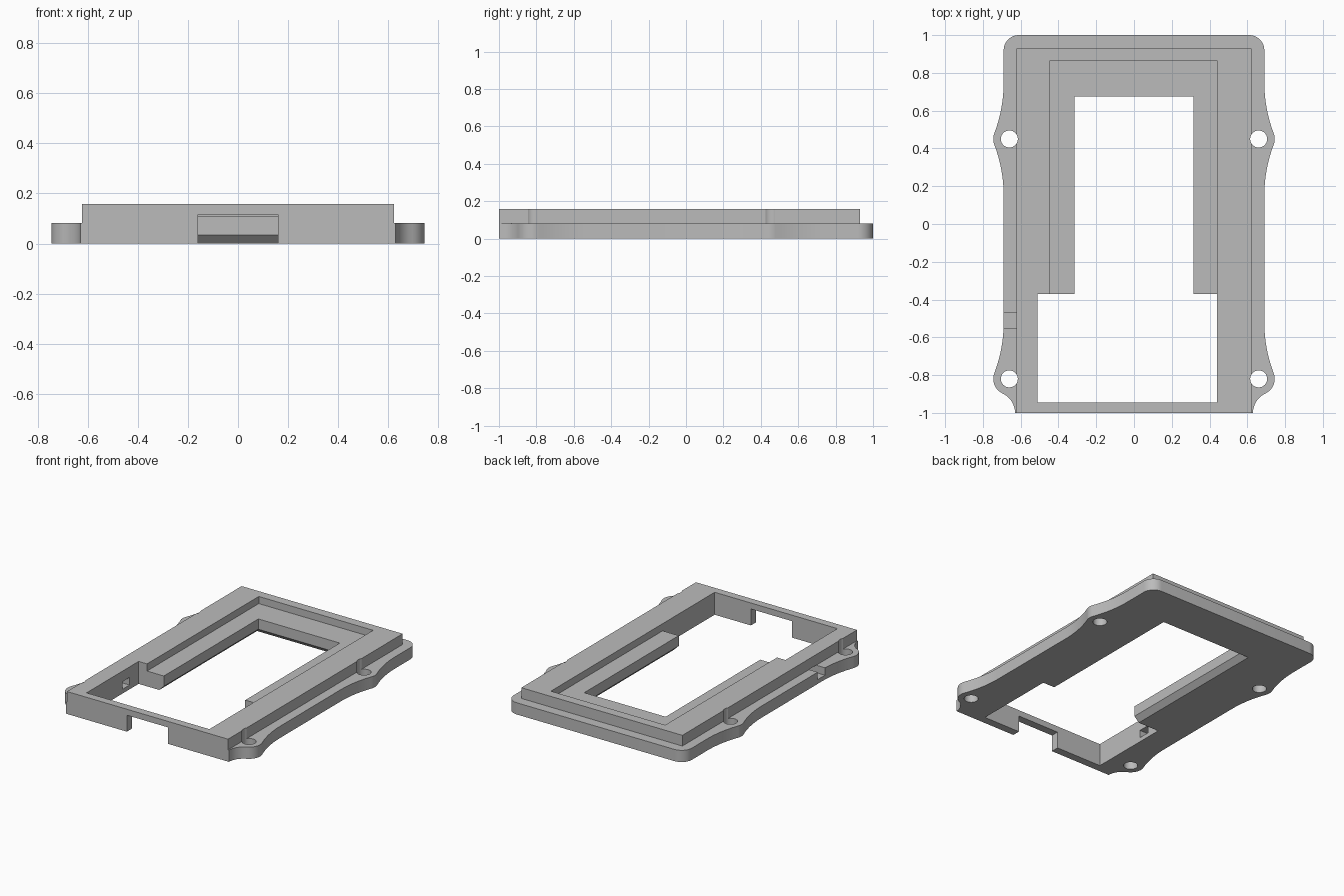
import bpy, bmesh, math
from mathutils import Vector

cube = bpy.data.objects.get("Cube")
if cube:
    bpy.data.objects.remove(cube, do_unlink=True)

grey = bpy.data.materials.new("plain grey")
grey.use_nodes = True
grey.diffuse_color = (0.5, 0.5, 0.5, 1)
grey.node_tree.nodes["Principled BSDF"].inputs["Base Color"].default_value = (0.5, 0.5, 0.5, 1)


def loft(name, sections):
    """Solid through matching outlines, given as (z, points) from low to high."""
    bm = bmesh.new()
    rings = [[bm.verts.new((x, y, z)) for x, y in pts] for z, pts in sections]
    n = len(rings[0])
    bm.faces.new(rings[0])
    bm.faces.new(rings[-1])
    for low, high in zip(rings, rings[1:]):
        for i in range(n):
            j = (i + 1) % n
            bm.faces.new((low[i], low[j], high[j], high[i]))
    bmesh.ops.recalc_face_normals(bm, faces=bm.faces)
    mesh = bpy.data.meshes.new(name)
    bm.to_mesh(mesh)
    bm.free()
    mesh.materials.append(grey)
    obj = bpy.data.objects.new(name, mesh)
    bpy.context.collection.objects.link(obj)
    return obj


def rect(x0, x1, y0, y1):
    return [(x0, y0), (x1, y0), (x1, y1), (x0, y1)]


def box(name, x0, x1, y0, y1, z0, z1):
    pts = rect(x0, x1, y0, y1)
    return loft(name, [(z0, pts), (z1, pts)])


def arc(cx, cy, r, start, end, n=10):
    """Arc points; start and end are angles in radians."""
    return [(cx + r * math.cos(start + (end - start) * i / n),
             cy + r * math.sin(start + (end - start) * i / n)) for i in range(n + 1)]


def combine(target, other, operation):
    mod = target.modifiers.new(other.name, "BOOLEAN")
    mod.object, mod.operation, mod.solver = other, operation, "EXACT"
    bpy.context.view_layer.objects.active = target
    bpy.ops.object.modifier_apply(modifier=mod.name)
    bpy.data.objects.remove(other, do_unlink=True)


# Flange outline: screw ears blended into the straight sides
SIDE, EAR_X, EAR_R, HOLE_R = 0.69, 0.66, 0.085, 0.045
EAR_Y = (-0.82, 0.45)
BLEND, REACH = 0.76, 0.30
lean = math.atan2(REACH, SIDE + BLEND - EAR_X)
foot_r = 0.113
foot = Vector((0.63 + foot_r, -1.0))
to_foot = math.atan2(foot.y - EAR_Y[0], foot.x - EAR_X)

side = arc(foot.x, foot.y, foot_r, math.pi, math.pi + to_foot, 8)
side += arc(EAR_X, EAR_Y[0], EAR_R, to_foot, lean)[1:]
side += arc(SIDE + BLEND, EAR_Y[0] + REACH, BLEND, math.pi + lean, math.pi)[1:]
side += arc(SIDE + BLEND, EAR_Y[1] - REACH, BLEND, math.pi, math.pi - lean)
side += arc(EAR_X, EAR_Y[1], EAR_R, -lean, lean)[1:]
side += arc(SIDE + BLEND, EAR_Y[1] + REACH, BLEND, math.pi + lean, math.pi)[1:]
side += arc(SIDE - 0.08, 0.92, 0.08, 0, math.pi / 2)
outline = side + [(-x, y) for x, y in reversed(side)]

# Flange with the raised body on it
frame = loft("bezel_frame", [(0, outline), (0.082, outline)])
combine(frame, box("raised_body", -0.623, 0.623, -1, 0.93, 0.04, 0.157), "UNION")

# Window with an outward bevel underneath
inner = rect(-0.315, 0.315, -0.40, 0.675)
outer = rect(-0.37, 0.37, -0.455, 0.73)
window = loft("window_cut", [(-0.02, outer), (0.035, inner), (0.3, inner)])

# Recess, front bay, front notch and side slot
cutters = [
    window,
    box("recess_cut", -0.445, 0.44, -0.40, 0.865, 0.107, 0.3),
    box("bay_cut", -0.51, 0.44, -0.945, -0.37, -0.1, 0.3),
    box("front_notch_cut", -0.16, 0.16, -1.1, -0.9, -0.1, 0.115),
    box("side_slot_cut", -0.8, -0.48, -0.55, -0.47, 0.03, 0.083),
]

# Screw holes, which also groove the raised body
for x in (-EAR_X, EAR_X):
    for y in EAR_Y:
        ring = arc(x, y, HOLE_R, 0, 2 * math.pi, 32)[:-1]
        cutters.append(loft("screw_hole_cut", [(-0.1, ring), (0.3, ring)]))

for cutter in cutters:
    combine(frame, cutter, "DIFFERENCE")

bpy.ops.object.select_all(action="DESELECT")
frame.select_set(True)
bpy.context.view_layer.objects.active = frame
bpy.ops.object.shade_smooth_by_angle(angle=math.radians(30))
